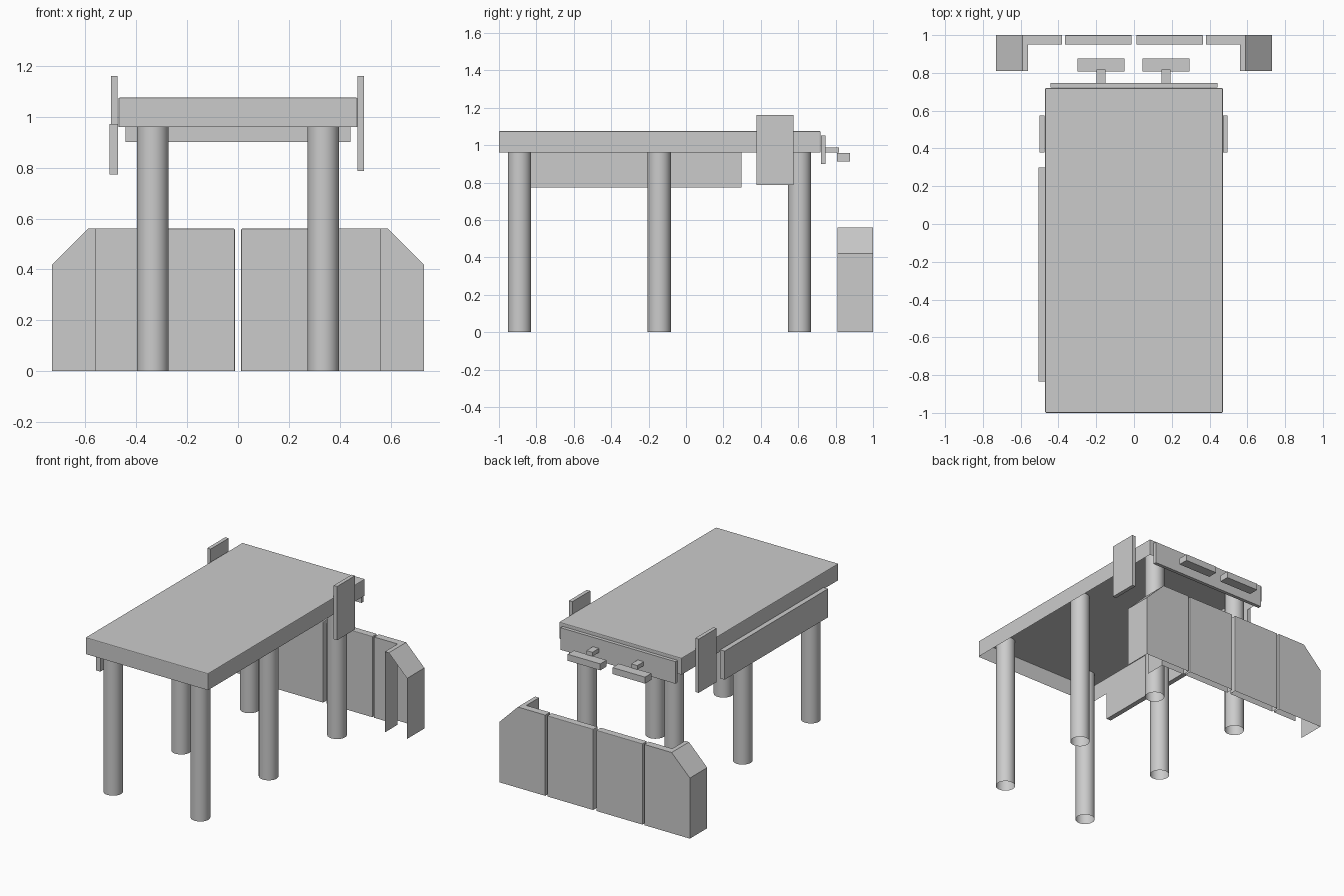
import bpy, bmesh, math

if "Cube" in bpy.data.objects:
    bpy.data.objects.remove(bpy.data.objects["Cube"])


def finish(name, bm, bevel=0):
    bmesh.ops.recalc_face_normals(bm, faces=bm.faces)
    mesh = bpy.data.meshes.new(name)
    bm.to_mesh(mesh)
    bm.free()
    ob = bpy.data.objects.new(name, mesh)
    bpy.context.collection.objects.link(ob)
    if bevel:
        mod = ob.modifiers.new("soft_edges", 'BEVEL')
        mod.width = bevel
        mod.segments = 2
    return ob


def box(name, x, y, z, open_bottom=False, bevel=0):
    """Box from (min, max) ranges, optionally a shell open underneath."""
    bm = bmesh.new()
    bmesh.ops.create_cube(bm, size=1)
    for v in bm.verts:
        v.co = [r[0] if c < 0 else r[1] for c, r in zip(v.co, (x, y, z))]
    if open_bottom:
        bm.faces.ensure_lookup_table()
        low = [f for f in bm.faces if all(v.co.z < z[0] + 1e-5 for v in f.verts)]
        bmesh.ops.delete(bm, geom=low, context='FACES_ONLY')
    return finish(name, bm, bevel)


def wing(name, side, inner_wall):
    """End barrier panel: sheet-built L with a chamfered, returned outer end."""
    bm = bmesh.new()

    def face(*pts):
        bm.faces.new([bm.verts.new((side * px, py, pz)) for px, py, pz in pts])

    a, b, c, d = 0.38, 0.56, 0.59, 0.73          # x stations
    f, m, k = 0.81, 0.95, 1.0                    # y stations
    low, top = 0.42, 0.56
    face((a, k, 0), (a, k, top), (c, k, top), (d, k, low), (d, k, 0))
    face((a, m, 0), (b, m, 0), (b, m, top), (a, m, top))
    face((a, m, 0), (a, k, 0), (a, k, top), (a, m, top))
    face((a, m, top), (b, m, top), (b, f, top), (c, f, top), (c, k, top), (a, k, top))
    face((c, f, top), (d, f, low), (d, k, low), (c, k, top))
    face((d, f, 0), (d, k, 0), (d, k, low), (d, f, low))
    if inner_wall:
        face((b, f, 0), (b, m, 0), (b, m, top), (b, f, top))
    bmesh.ops.remove_doubles(bm, verts=bm.verts, dist=1e-4)
    return finish(name, bm)


# Hollow canopy roof
box("canopy_roof", (-0.47, 0.47), (-1, 0.72), (0.96, 1.075), True, 0.005)

# Six open tube columns reaching the canopy ceiling
for row, y in (("front", -0.89), ("middle", -0.143), ("rear", 0.607)):
    for label, x in (("left", -0.335), ("right", 0.335)):
        bpy.ops.mesh.primitive_cylinder_add(vertices=32, radius=0.062, depth=1.073,
                                            end_fill_type='NOTHING',
                                            location=(x, y, 1.073 / 2))
        bpy.context.object.name = f"{row}_{label}_column"
        bpy.ops.object.shade_smooth_by_angle(angle=math.radians(40))

# Side boards
box("right_side_board", (0.47, 0.496), (0.378, 0.575), (0.787, 1.16))
box("left_side_board", (-0.5, -0.474), (0.378, 0.575), (0.787, 1.16))
box("left_long_board", (-0.505, -0.471), (-0.835, 0.298), (0.774, 0.972))

# Rear board with two lamps on brackets
box("rear_board", (-0.442, 0.442), (0.722, 0.746), (0.9, 1.053))
for label, x in (("left", -0.175), ("right", 0.169)):
    box(f"{label}_lamp_bracket", (x - 0.023, x + 0.023), (0.744, 0.817), (0.96, 0.988))
    box(f"{label}_lamp", (x - 0.125, x + 0.125), (0.808, 0.877), (0.913, 0.958))

# Low barrier behind the canopy
for label, s in (("left", -1), ("right", 1)):
    xs = sorted((s * 0.012, s * 0.366))
    box(f"{label}_barrier_panel", xs, (0.95, 1.0), (0, 0.56), True, 0.004)
    wing(f"{label}_barrier_wing", s, s > 0)
